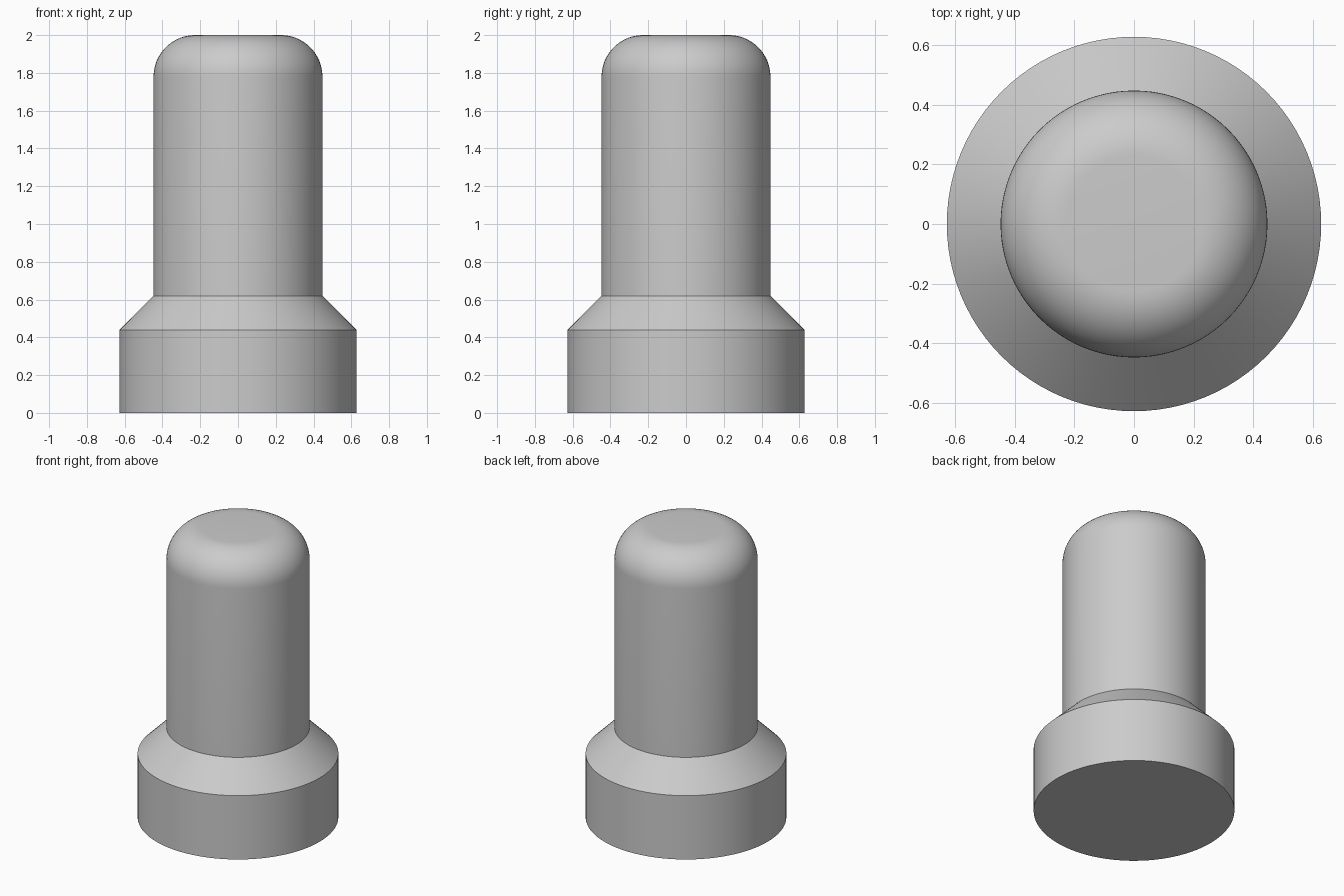
import bpy, bmesh, math

cube = bpy.data.objects.get("Cube")
if cube:
    bpy.data.objects.remove(cube, do_unlink=True)

SEGMENTS = 96
BASE_R, BODY_R, FILLET = 0.627, 0.447, 0.22
BASE_TOP, CONE_TOP, HEIGHT = 0.44, 0.62, 2.0

# Plain grey material
grey = bpy.data.materials.new("plain_grey")
grey.use_nodes = True
colour = (0.6, 0.6, 0.6, 1)
grey.diffuse_color = colour
grey.node_tree.nodes["Principled BSDF"].inputs["Base Color"].default_value = colour

# Half profile: base, chamfered shoulder, shaft, rounded top edge
profile = [(BASE_R, 0), (BASE_R, BASE_TOP), (BODY_R, CONE_TOP)]
STEPS = 16
for i in range(STEPS + 1):
    a = math.pi / 2 * i / STEPS
    profile.append((BODY_R - FILLET + FILLET * math.cos(a),
                    HEIGHT - FILLET + FILLET * math.sin(a)))

# Revolve the profile and cap both ends
bm = bmesh.new()
rings = []
for r, z in profile:
    rings.append([bm.verts.new((r * math.cos(math.tau * k / SEGMENTS),
                                r * math.sin(math.tau * k / SEGMENTS), z))
                  for k in range(SEGMENTS)])
for low, high in zip(rings, rings[1:]):
    for k in range(SEGMENTS):
        n = (k + 1) % SEGMENTS
        bm.faces.new((low[k], low[n], high[n], high[k]))
bm.faces.new(rings[0][::-1])
bm.faces.new(rings[-1])

mesh = bpy.data.meshes.new("stepped_pin")
bm.to_mesh(mesh)
bm.free()
mesh.materials.append(grey)
pin = bpy.data.objects.new("stepped_pin", mesh)
bpy.context.collection.objects.link(pin)

# Smooth sides with crisp shoulder edges
bpy.ops.object.select_all(action='DESELECT')
pin.select_set(True)
bpy.context.view_layer.objects.active = pin
bpy.ops.object.shade_smooth_by_angle(angle=math.radians(30))
